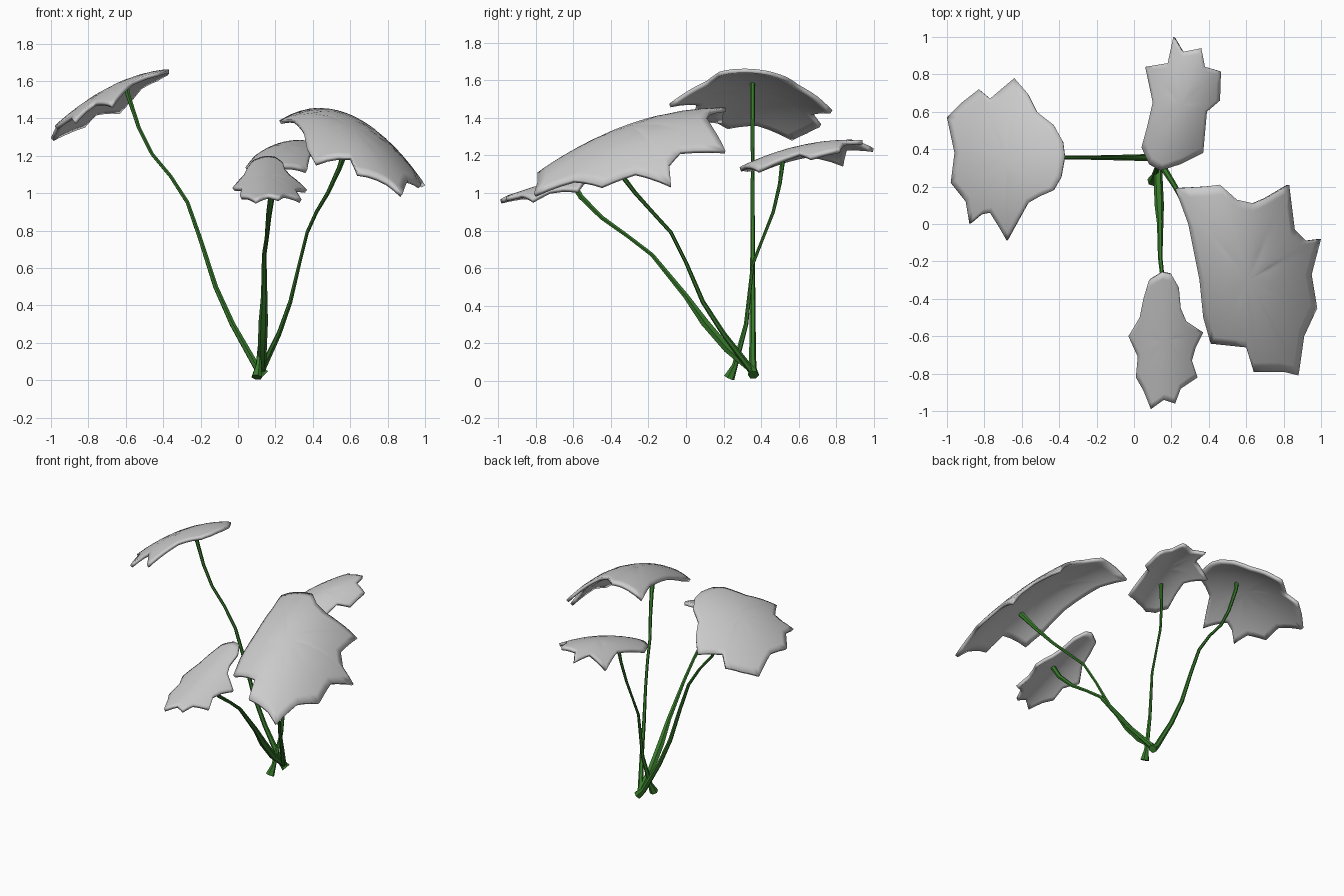
import bpy, bmesh

green = bpy.data.materials.new("stem_green")
green.diffuse_color = (0.04, 0.2, 0.025, 1)


def leaf(name, outline, pivot, coef):
    """Jagged leaf: top outline filled with rings, draped on a quadratic dome."""
    c, a, b, p, q, r = coef

    def height(x, y):
        u, v = x - pivot[0], y - pivot[1]
        return c + a * u + b * v + p * u * u + q * v * v + r * u * v

    # two extra points per edge, so the edges follow the dome
    pts = []
    for (x0, y0), (x1, y1) in zip(outline, outline[1:] + outline[:1]):
        pts += [(x0 + (x1 - x0) * t, y0 + (y1 - y0) * t) for t in (0, 1 / 3, 2 / 3)]
    cx = (min(x for x, _ in pts) + max(x for x, _ in pts)) / 2
    cy = (min(y for _, y in pts) + max(y for _, y in pts)) / 2
    bm = bmesh.new()
    rings = []
    for s in (1, 0.9, 0.75, 0.55, 0.3):
        ring = []
        for x, y in pts:
            px, py = cx + (x - cx) * s, cy + (y - cy) * s
            ring.append(bm.verts.new((px, py, height(px, py))))
        rings.append(ring)
    mid = bm.verts.new((cx, cy, height(cx, cy)))
    n = len(pts)
    for i in range(n):
        j = (i + 1) % n
        for o, k in zip(rings, rings[1:]):
            bm.faces.new((o[i], o[j], k[j], k[i]))
        bm.faces.new((rings[-1][i], rings[-1][j], mid))
    bm.normal_update()
    if mid.normal.z < 0:
        bmesh.ops.reverse_faces(bm, faces=bm.faces[:])
    me = bpy.data.meshes.new(name)
    bm.to_mesh(me)
    bm.free()
    ob = bpy.data.objects.new(name, me)
    bpy.context.collection.objects.link(ob)
    mod = ob.modifiers.new("thickness", 'SOLIDIFY')
    mod.thickness, mod.offset = 0.022, -1
    finish(ob)


def stem(name, path):
    """Tapered low-sided tube along (x, y, z, radius) points."""
    cu = bpy.data.curves.new(name, 'CURVE')
    cu.dimensions = '3D'
    cu.bevel_depth, cu.bevel_resolution, cu.use_fill_caps = 1, 1, True
    sp = cu.splines.new('POLY')
    sp.points.add(len(path) - 1)
    for pt, (x, y, z, rad) in zip(sp.points, path):
        pt.co, pt.radius = (x, y, z, 1), rad
    ob = bpy.data.objects.new(name, cu)
    bpy.context.collection.objects.link(ob)
    cu.materials.append(green)
    finish(ob, convert=True)


def finish(ob, convert=False):
    bpy.ops.object.select_all(action='DESELECT')
    bpy.context.view_layer.objects.active = ob
    ob.select_set(True)
    if convert:
        bpy.ops.object.convert(target='MESH')
    bpy.ops.object.shade_smooth_by_angle()


# leaves
leaf("left_leaf", [(-0.37, 0.36), (-0.39, 0.25), (-0.43, 0.18), (-0.5, 0.15), (-0.57, 0.11),
     (-0.62, 0.02), (-0.68, -0.09), (-0.72, -0.02), (-0.77, 0.06), (-0.82, 0.05), (-0.88, 0.0),
     (-0.9, 0.12), (-0.98, 0.22), (-0.96, 0.38), (-1.0, 0.57), (-0.92, 0.65), (-0.83, 0.72),
     (-0.77, 0.67), (-0.64, 0.78), (-0.57, 0.7), (-0.52, 0.6), (-0.43, 0.53), (-0.38, 0.44)],
     (-0.38, 0.36), (1.66, 0.095, -0.08, -0.68, -0.65, 0))
leaf("right_leaf", [(0.22, 0.19), (0.38, 0.2), (0.46, 0.21), (0.55, 0.13), (0.64, 0.11),
     (0.71, 0.14), (0.83, 0.21), (0.86, -0.03), (0.92, -0.09), (1.0, -0.08), (0.95, -0.27),
     (0.98, -0.45), (0.91, -0.6), (0.88, -0.81), (0.8, -0.79), (0.64, -0.79), (0.6, -0.66),
     (0.41, -0.64), (0.37, -0.5), (0.35, -0.3), (0.29, 0.0)],
     (0.62, -0.3), (1.355, -0.28, 0.3, -1.45, -0.4, -0.52))
leaf("back_leaf", [(0.14, 0.285), (0.08, 0.32), (0.04, 0.41), (0.07, 0.52), (0.1, 0.65),
     (0.06, 0.84), (0.18, 0.86), (0.21, 1.0), (0.26, 0.92), (0.36, 0.94), (0.38, 0.84),
     (0.465, 0.815), (0.46, 0.66), (0.39, 0.6), (0.37, 0.38), (0.25, 0.32)],
     (0.2, 0.29), (1.14, -0.08, 0.51, -2, -0.535, 0.96))
leaf("front_leaf", [(0.15, -0.26), (0.08, -0.3), (0.05, -0.4), (0.03, -0.5), (-0.03, -0.6),
     (0.02, -0.71), (0.01, -0.82), (0.05, -0.89), (0.09, -0.99), (0.16, -0.94), (0.22, -0.96),
     (0.25, -0.88), (0.34, -0.82), (0.31, -0.73), (0.33, -0.66), (0.37, -0.58), (0.28, -0.52),
     (0.25, -0.45), (0.24, -0.34), (0.2, -0.27)],
     (0.16, -0.26), (1.2, 0, 0.28, -2, -0.04, 0))

# stems, bottom to top
stem("left_stem", [(0.14, 0.36, 0.03, 0.03), (0.1, 0.355, 0.07, 0.02), (-0.03, 0.355, 0.3, 0.016),
     (-0.12, 0.355, 0.5, 0.014), (-0.2, 0.355, 0.75, 0.012), (-0.27, 0.355, 0.95, 0.011),
     (-0.36, 0.355, 1.09, 0.01), (-0.46, 0.355, 1.21, 0.01), (-0.53, 0.355, 1.35, 0.011),
     (-0.59, 0.355, 1.53, 0.013), (-0.6, 0.355, 1.6, 0.014)])
stem("right_stem", [(0.12, 0.36, 0.04, 0.02), (0.22, 0.2, 0.25, 0.014), (0.28, 0.09, 0.42, 0.012),
     (0.33, 0.0, 0.63, 0.01), (0.37, -0.08, 0.79, 0.01), (0.42, -0.18, 0.9, 0.01),
     (0.48, -0.27, 1.0, 0.011), (0.54, -0.37, 1.13, 0.014), (0.59, -0.47, 1.27, 0.02)])
stem("back_stem", [(0.1, 0.23, 0.015, 0.03), (0.11, 0.26, 0.08, 0.016), (0.13, 0.32, 0.3, 0.012),
     (0.14, 0.355, 0.62, 0.009), (0.15, 0.41, 0.76, 0.008), (0.16, 0.465, 0.9, 0.009),
     (0.18, 0.5, 1.05, 0.01), (0.2, 0.52, 1.21, 0.014)])
stem("front_stem", [(0.13, 0.36, 0.05, 0.02), (0.13, 0.22, 0.17, 0.024), (0.135, 0.1, 0.31, 0.025),
     (0.14, 0.0, 0.45, 0.017), (0.14, -0.18, 0.67, 0.012), (0.155, -0.31, 0.77, 0.011),
     (0.165, -0.45, 0.87, 0.013), (0.18, -0.56, 0.98, 0.016), (0.19, -0.62, 1.08, 0.018)])
